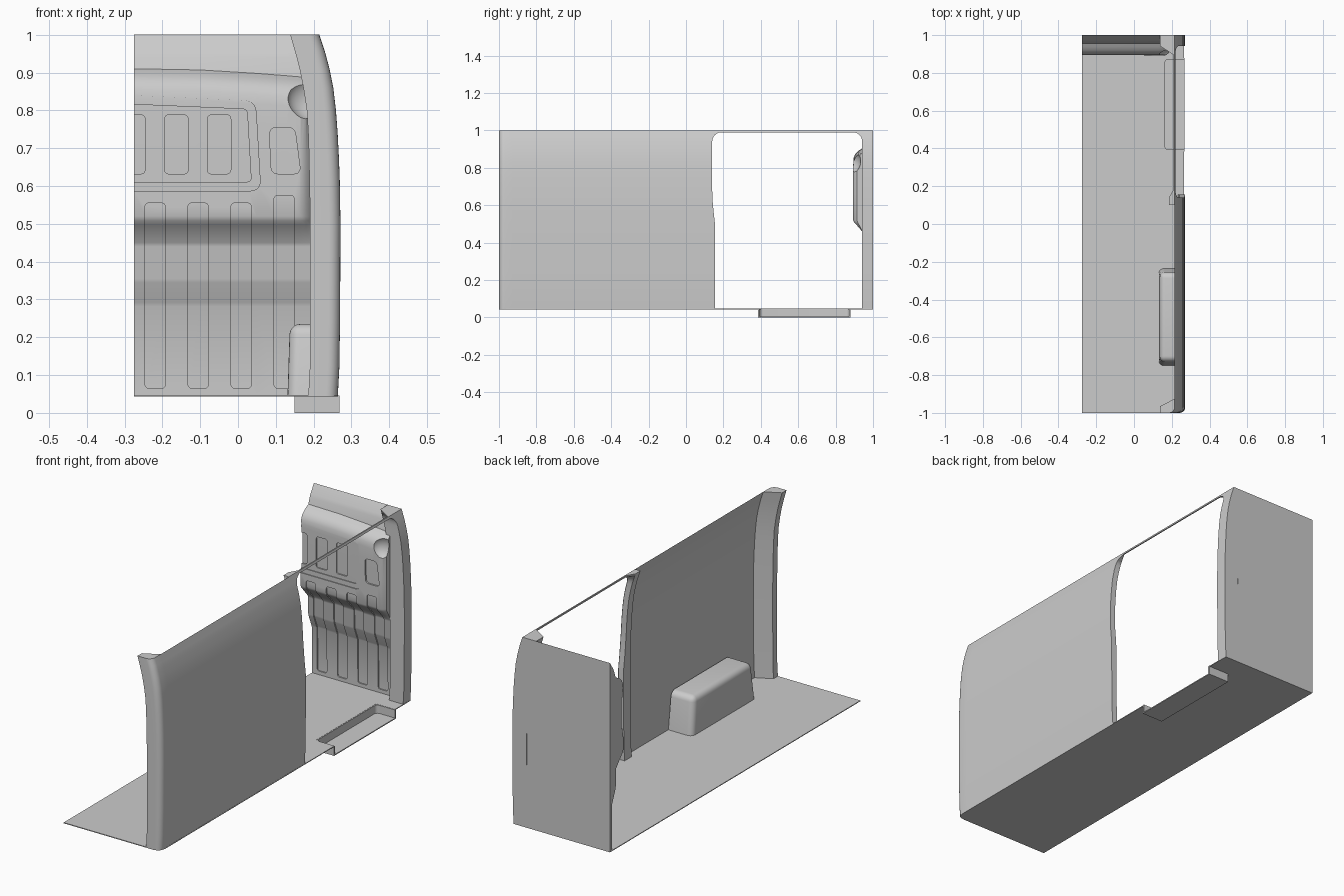
import bpy, bmesh, math
from mathutils import Vector

if "Cube" in bpy.data.objects:
    bpy.data.objects.remove(bpy.data.objects["Cube"])


def finish(name, bm, angle=32):
    bmesh.ops.recalc_face_normals(bm, faces=bm.faces)
    me = bpy.data.meshes.new(name)
    bm.to_mesh(me)
    bm.free()
    me.shade_smooth()
    me.set_sharp_from_angle(angle=math.radians(angle))
    ob = bpy.data.objects.new(name, me)
    bpy.context.collection.objects.link(ob)
    return ob


def loft(name, rings, closed=True):
    """Skin a list of equal-length point rings; closed rings get end caps."""
    bm = bmesh.new()
    vs = [[bm.verts.new(p) for p in r] for r in rings]
    n = len(vs[0])
    for a, b in zip(vs, vs[1:]):
        for i in range(n if closed else n - 1):
            j = (i + 1) % n
            bm.faces.new((a[i], a[j], b[j], b[i]))
    if closed:
        bm.faces.new(vs[0])
        bm.faces.new(vs[-1])
    return finish(name, bm)


def interp(table, t):
    for (a, va), (b, vb) in zip(table, table[1:]):
        if t <= b:
            return va + (vb - va) * (t - a) / (b - a)
    return table[-1][1]


def rounded(pts, r, n=5):
    out, pts = [], [Vector(p) for p in pts]
    for i, p in enumerate(pts):
        a = p + (pts[i - 1] - p).normalized() * r
        b = p + (pts[(i + 1) % len(pts)] - p).normalized() * r
        for k in range(n + 1):
            t = k / n
            out.append(a * (1 - t) ** 2 + p * 2 * t * (1 - t) + b * t * t)
    return out


def rect(x0, x1, z0, z1):
    return [(x0, z0), (x1, z0), (x1, z1), (x0, z1)]


def carve(ob, cutter):
    m = ob.modifiers.new("cut", 'BOOLEAN')
    m.operation, m.solver, m.object = 'DIFFERENCE', 'EXACT', cutter
    bpy.context.view_layer.objects.active = ob
    bpy.ops.object.modifier_apply(modifier=m.name)
    bpy.data.objects.remove(cutter)
    ob.data.set_sharp_from_angle(angle=math.radians(32))


# Outer skin and inner pillar curves (z -> x), door edge (z -> y)
OUT = [(.045, .264), (.12, .268), (.25, .27), (.5, .271), (.62, .269), (.72, .265), (.8, .259),
       (.86, .252), (.91, .242), (.955, .23), (1, .215)]
INN = [(.045, .186), (.12, .19), (.5, .191), (.72, .187), (.8, .182), (.86, .173), (.92, .161), (1, .138)]
DOOR = [(.045, .156), (.5, .155), (.57, .147), (.65, .14), (1, .14)]
ZS = [.045, .12, .25, .38, .5, .535, .57, .62, .68, .74, .8, .83, .86, .89, .91, .94,
      .955, .965, .974, .981, .986, .989, .99, 1]


def corner(z, r=.05):
    d = min(max(z - .99 + r, 0), r)
    return r - math.sqrt(max(r * r - d * d, 0))


def sections(name, func, closed=True, zs=ZS):
    return loft(name, [[(x, y, z) for x, y in func(z, interp(OUT, z), interp(INN, z), interp(DOOR, z))]
                       for z in zs], closed)


def rear_section(z, o, i, d):
    arc = [(o - .03 + .03 * math.sin(a), -.97 - .03 * math.cos(a))
           for a in [k * math.pi / 12 for k in range(7)]]
    return [(i, -.965), (i, -1)] + arc + [(o, -.925)]


# Side wall, pillars and door header
sections("side_wall", lambda z, o, i, d: [(o, -.93), (o, -.5), (o, -.1), (o, d + corner(z))], False)
sections("rear_pillar", rear_section)
sections("door_pillar", lambda z, o, i, d: [(o - .001, .1), (o - .001, d + corner(z)), (o - .03, d), (o - .03, .1)])
sections("front_pillar", lambda z, o, i, d: [(i, .942), (o, .942 - corner(z)), (o, 1), (i, 1)])
sections("door_header", lambda z, o, i, d: [(o - .006, .14), (o, .14), (o, .942), (o - .006, .942)], zs=[.989, 1])

# Bulkhead: pressed profile (y, z) carried across the width
PROFILE = [(1, 1), (.972, .957), (.965, .94), (.955, .91), (.938, .901), (.92, .89), (.905, .874), (.897, .855),
           (.894, .83), (.893, .66), (.894, .52), (.899, .508), (.91, .497), (.95, .45), (.953, .44), (.954, .355),
           (.957, .345), (.978, .292), (.982, .282), (.984, .045)]


def bulkhead_loft(name, x0, x1, shift=0, back=1.0):
    rings = []
    for x, squash in [(x0, 1), (-.1, 1), (.05, 1), (.13, 1), (.165, 1), (.18, .85), (x1, .6)]:
        ring = []
        for y, z in PROFILE:
            if y < .945:
                y = .945 - (.945 - y) * squash
            if .8 < z < .93:
                z -= .022 * max(0, (x + .2) / .37) ** 1.5 if x > -.2 else 0
            ring.append((x, y + shift, z))
        rings.append(ring + [(x, back, .045), (x, back, 1.0)] if back > 1
                     else ring + [(x, back, .045)])
    return loft(name, rings)


bulkhead = bulkhead_loft("bulkhead", -.275, .19)


def press(poly, depth, r=.012):
    """Press a rounded panel into the bulkhead, following its profile."""
    shape = rounded(poly, r)
    cutter = loft("cutter", [[(x, y, z) for x, z in shape] for y in (.8, .995)])
    carve(cutter, bulkhead_loft("deep", -.35, .22, depth, 1.1))
    carve(bulkhead, cutter)


# Scooped upper corner
bm = bmesh.new()
bmesh.ops.create_uvsphere(bm, u_segments=32, v_segments=20, radius=1)
bmesh.ops.scale(bm, vec=(.075, .05, .065), verts=bm.verts)
bmesh.ops.translate(bm, vec=(.205, .885, .835), verts=bm.verts)
carve(bulkhead, finish("scoop", bm))

# Pressed columns, framed windows and corner panel
for k in range(4):
    x = -.246 + .1137 * k
    press(rect(x, x + .054, .065, .575 if k == 3 else .555), .006)
press([(-.33, .587), (.06, .587), (.046, .825), (-.33, .842)], .004, .03)
press([(-.33, .611), (.035, .611), (.024, .803), (-.33, .818)], .008, .012)
for x in (-.308, -.194, -.081):
    press(rect(x, x + .062, .632, .788), .014)
press([(.088, .632), (.166, .632), (.15, .755), (.083, .755)], .008, .02)

# Floor with rounded rear corner and cut-out for the step
outline = [(-.275, -1), (.225, -1), (.25, -.994), (.26, -.98), (.265, -.96), (.265, .39), (.16, .39),
           (.16, .875), (.265, .875), (.265, 1), (-.275, 1)]
loft("floor", [[(x, y, z) for x, y in outline] for z in (.043, .047)])

# Step well, open to the outside
step = loft("step_well", [[(x, y, z) for x, y in rect(.15, .268, .385, .88)] for z in (0, .046)])
well = rounded(rect(.164, .32, .394, .872), .02)
carve(step, loft("cutter", [[(x, y, z) for x, y in well] for z in (.005, .1)]))

# Wheel arch box with tapered ends and soft edges
bm = bmesh.new()
bmesh.ops.create_cube(bm, size=1)
for v in bm.verts:
    top = v.co.z > 0
    v.co = (.263 if v.co.x > 0 else (.137 if top else .131),
            (-.258 if top else -.235) if v.co.y > 0 else (-.727 if top else -.75),
            .235 if top else .045)
soft = [e for e in bm.edges if not all(v.co.z < .1 for v in e.verts)
        and not all(v.co.x > .2 for v in e.verts)]
bmesh.ops.bevel(bm, geom=soft, offset=.028, segments=5, profile=.5, affect='EDGES')
finish("wheel_arch", bm)
